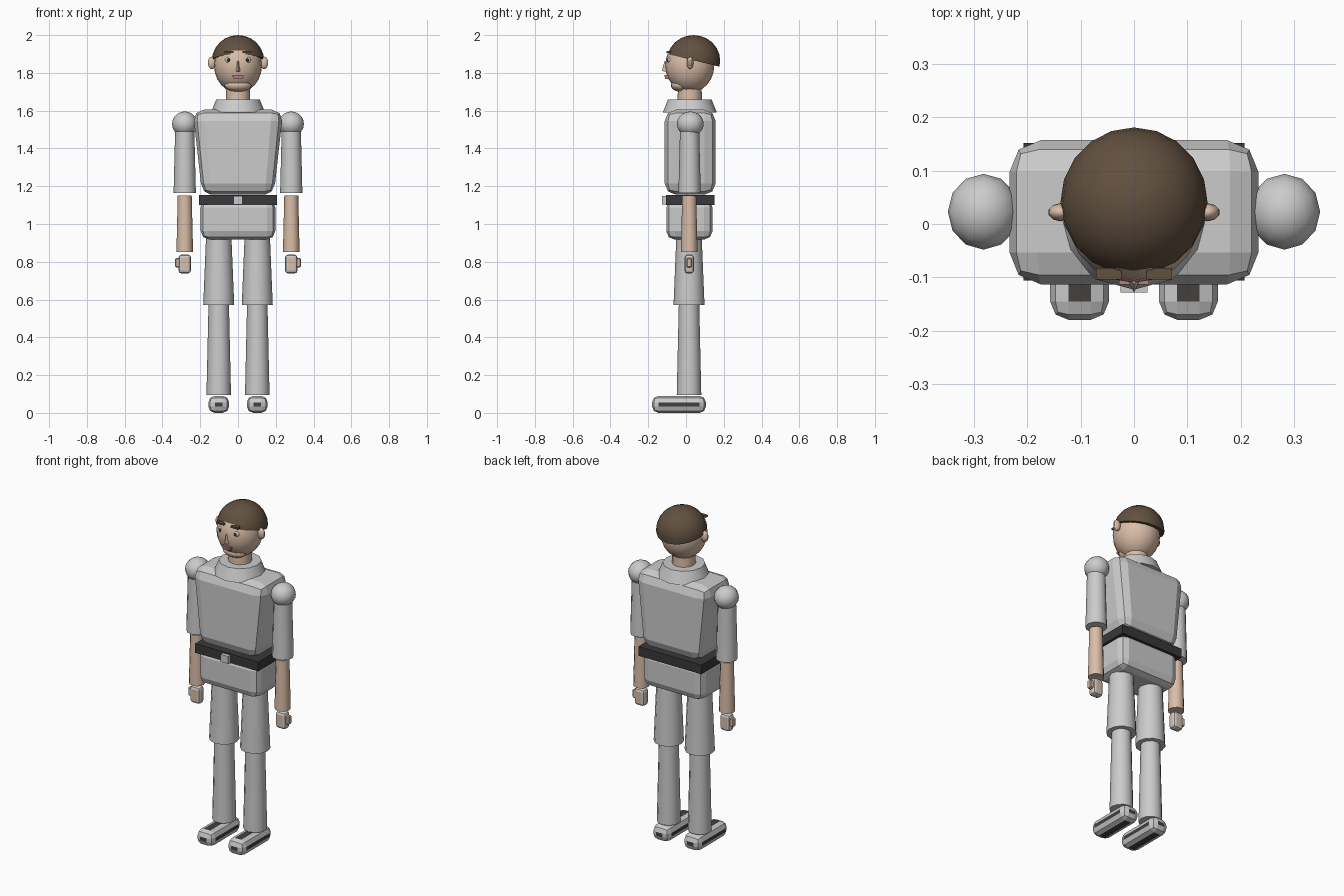
import bpy, bmesh, math
from mathutils import Matrix, Vector

if "Cube" in bpy.data.objects:
    bpy.data.objects.remove(bpy.data.objects["Cube"])


def material(name, r, g, b):
    m = bpy.data.materials.new(name)
    m.diffuse_color = (r, g, b, 1)
    m.use_nodes = True
    m.node_tree.nodes["Principled BSDF"].inputs["Base Color"].default_value = m.diffuse_color
    return m


SKIN = material("skin", 0.70, 0.51, 0.39)
HAIR = material("hair_brown", 0.12, 0.08, 0.05)
DARK = material("dark", 0.04, 0.04, 0.045)
SOLE = material("shoe_dark", 0.06, 0.05, 0.05)
GREY = material("light_grey", 0.55, 0.55, 0.55)
WHITE = material("eye_white", 0.6, 0.62, 0.62)
IRIS = material("iris", 0.03, 0.03, 0.04)
LIP = material("lip", 0.45, 0.22, 0.2)


def finish(name, bm, mats=(), smooth=None):
    bmesh.ops.recalc_face_normals(bm, faces=bm.faces[:])
    me = bpy.data.meshes.new(name)
    bm.to_mesh(me)
    bm.free()
    for m in mats:
        me.materials.append(m)
    if smooth:
        me.shade_smooth()
        me.set_sharp_from_angle(angle=math.radians(smooth))
    ob = bpy.data.objects.new(name, me)
    bpy.context.collection.objects.link(ob)
    return ob


def box(name, c, size, bevel=0, mats=(), taper=1, segments=2):
    """Box, optionally bevelled; taper scales the bottom width.
    With two materials the flat panels take the second one."""
    bm = bmesh.new()
    bmesh.ops.create_cube(bm, size=1, matrix=Matrix.Diagonal((*size, 1)))
    if bevel:
        bmesh.ops.bevel(bm, geom=bm.edges[:], offset=bevel, segments=segments,
                        profile=0.5, affect='EDGES')
    if len(mats) == 2:
        bm.normal_update()
        for f in bm.faces:
            f.material_index = int(max(abs(n) for n in f.normal) > 0.999)
    for v in bm.verts:
        t = v.co.z / size[2] + 0.5
        v.co.x *= taper + (1 - taper) * t
        v.co += Vector(c)
    return finish(name, bm, mats)


def cone(name, x, y, z0, z1, r0, r1, mats=(), sides=12):
    """Vertical tapered cylinder."""
    bm = bmesh.new()
    bmesh.ops.create_cone(bm, cap_ends=True, segments=sides, radius1=r0, radius2=r1,
                          depth=z1 - z0, matrix=Matrix.Translation((x, y, (z0 + z1) / 2)))
    return finish(name, bm, mats, 40)


def ball(name, c, r, mats=(), u=16, v=10, cut=None):
    """Ellipsoid; cut = (point, normal) keeps only the part on the normal's side."""
    bm = bmesh.new()
    bmesh.ops.create_uvsphere(bm, u_segments=u, v_segments=v, radius=1,
                              matrix=Matrix.Translation(c) @ Matrix.Diagonal((*r, 1)))
    if cut:
        geom = bm.verts[:] + bm.edges[:] + bm.faces[:]
        bmesh.ops.bisect_plane(bm, geom=geom, plane_co=cut[0], plane_no=cut[1], clear_inner=True)
        bmesh.ops.holes_fill(bm, edges=[e for e in bm.edges if e.is_boundary])
    return finish(name, bm, mats, 40)


# Head, hair cap with sloping hairline, chin and neck
ball("head", (0, 0.02, 1.84), (0.127, 0.13, 0.145), [SKIN], 20, 12)
ball("hair", (0, 0.04, 1.865), (0.138, 0.141, 0.135), [HAIR], 20, 12,
     cut=((0, -0.1, 1.9), (0, 0.24, 1)))
ball("chin", (0, -0.03, 1.735), (0.072, 0.05, 0.035), [SKIN])
cone("neck", 0, 0.02, 1.62, 1.74, 0.066, 0.062, [SKIN])

# Nose: slim four-sided wedge, wider at the bottom
bm = bmesh.new()
pts = [(-0.017, -0.095, 1.805), (0.017, -0.095, 1.805), (0, -0.128, 1.81),
       (-0.010, -0.095, 1.862), (0.010, -0.095, 1.862), (0, -0.114, 1.862)]
vs = [bm.verts.new(p) for p in pts]
bmesh.ops.convex_hull(bm, input=vs)
finish("nose", bm, [SKIN])
box("upper_lip", (0, -0.103, 1.784), (0.056, 0.02, 0.009), mats=[LIP])
box("lower_lip", (0, -0.101, 1.773), (0.046, 0.02, 0.009), mats=[LIP])

# Torso, collar, belt and pelvis
box("torso", (0, 0.022, 1.38), (0.48, 0.27, 0.45), 0.06, taper=0.79)
cone("collar", 0, 0.02, 1.59, 1.66, 0.143, 0.115)
box("belt", (0, 0.023, 1.127), (0.415, 0.258, 0.055), mats=[DARK])
box("belt_buckle", (0, -0.113, 1.125), (0.05, 0.03, 0.045), mats=[GREY])
box("pelvis", (0, 0.018, 1.025), (0.395, 0.245, 0.215), 0.045)

# Paired parts
for s, side in ((-1, "right"), (1, "left")):
    ball(f"{side}_ear", (s * 0.138, 0.022, 1.853), (0.023, 0.017, 0.033), [SKIN], 10, 8)
    ball(f"{side}_eye", (s * 0.05, -0.083, 1.868), (0.019, 0.016, 0.018), [WHITE], 12, 8)
    ball(f"{side}_iris", (s * 0.05, -0.095, 1.868), (0.009, 0.007, 0.010), [IRIS], 10, 6)
    box(f"{side}_eyebrow", (s * 0.047, -0.093, 1.91), (0.048, 0.022, 0.01), mats=[HAIR])

    ball(f"{side}_shoulder", (s * 0.282, 0.023, 1.53), (0.067, 0.071, 0.066), u=12, v=10)
    cone(f"{side}_upper_arm", s * 0.282, 0.019, 1.165, 1.53, 0.059, 0.05)
    cone(f"{side}_forearm", s * 0.282, 0.017, 0.853, 1.152, 0.044, 0.037, [SKIN])
    box(f"{side}_hand", (s * 0.282, 0.017, 0.788), (0.066, 0.05, 0.1), 0.016, [GREY, SKIN])
    box(f"{side}_thumb", (s * 0.318, 0.017, 0.795), (0.03, 0.028, 0.05), 0.005, [SKIN], segments=1)

    cone(f"{side}_thigh", s * 0.102, 0.016, 0.572, 0.96, 0.082, 0.066)
    cone(f"{side}_shin", s * 0.102, 0.016, 0.095, 0.58, 0.065, 0.054)
    box(f"{side}_shoe", (s * 0.102, -0.037, 0.045), (0.11, 0.285, 0.09), 0.034, [GREY, SOLE])
